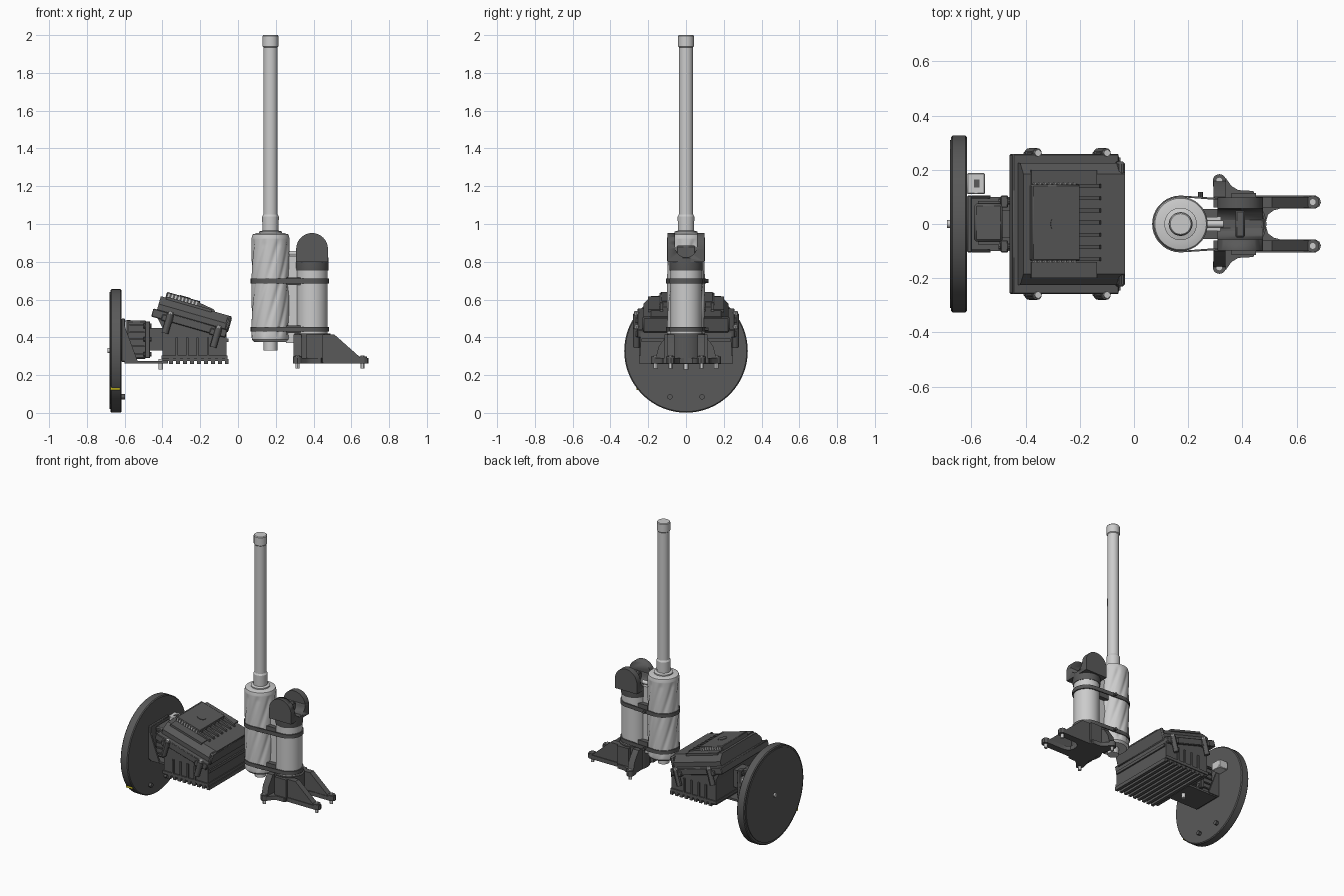
import bpy, bmesh, math
from math import sin, cos, pi, radians
from mathutils import Vector, Matrix

if "Cube" in bpy.data.objects:
    bpy.data.objects.remove(bpy.data.objects["Cube"])

def material(name, c):
    m = bpy.data.materials.new(name)
    m.diffuse_color = (*c, 1)
    m.use_nodes = True
    m.node_tree.nodes["Principled BSDF"].inputs["Base Color"].default_value = m.diffuse_color
    return m
DARK = material("dark_grey", (0.1, 0.1, 0.1))
YELLOW = material("yellow", (0.75, 0.65, 0.02))

def finish(name, bm, mat=None, M=None, bevel=0):
    bmesh.ops.recalc_face_normals(bm, faces=bm.faces)
    me = bpy.data.meshes.new(name)
    bm.to_mesh(me)
    bm.free()
    o = bpy.data.objects.new(name, me)
    bpy.context.collection.objects.link(o)
    if M: me.transform(M)
    if mat: me.materials.append(mat)
    bpy.ops.object.select_all(action='DESELECT')
    bpy.context.view_layer.objects.active = o
    o.select_set(True)
    if bevel:
        b = o.modifiers.new("bevel", 'BEVEL')
        b.width, b.segments, b.limit_method = bevel, 1, 'ANGLE'
    bpy.ops.object.shade_smooth_by_angle(angle=radians(30))
    return o

def prism(name, pts, lo, hi, axis='z', mat=None, M=None, bevel=0):
    """Extrude a 2D outline: 'z' takes (x,y) points, 'y' takes (x,z) points."""
    P = (lambda a, b, h: (a, b, h)) if axis == 'z' else (lambda a, b, h: (a, h, b))
    bm = bmesh.new()
    f = [[bm.verts.new(P(a, b, h)) for a, b in pts] for h in (lo, hi)]
    n = len(pts)
    for r in f: bm.faces.new(r)
    for i in range(n):
        j = (i + 1) % n
        bm.faces.new((f[0][i], f[0][j], f[1][j], f[1][i]))
    return finish(name, bm, mat, M, bevel)

def box(name, x, y, z, mat=None, M=None, bevel=0):
    return prism(name, [(x[0], y[0]), (x[1], y[0]), (x[1], y[1]), (x[0], y[1])], *z, 'z', mat, M, bevel)

def cyl(name, a, b, r, mat=None, n=24, M=None, bevel=0):
    a, b = Vector(a), Vector(b)
    bm = bmesh.new()
    bmesh.ops.create_cone(bm, cap_ends=True, segments=n, radius1=r, radius2=r, depth=(b - a).length)
    bm.transform(Matrix.Translation((a + b) / 2) @ (b - a).to_track_quat('Z', 'Y').to_matrix().to_4x4())
    return finish(name, bm, mat, M, bevel)

def lathe(name, prof, cx, cy=0, mat=None, n=32, closed=False, flute=None):
    """Revolve (radius, z) points about a vertical axis; flute(z, angle) varies radius."""
    bm = bmesh.new()
    rows = []
    for r, z in prof:
        rows.append([bm.verts.new((cx + (r - (flute(z, 2*pi*k/n) if flute else 0)) * cos(2*pi*k/n),
                                   cy + (r - (flute(z, 2*pi*k/n) if flute else 0)) * sin(2*pi*k/n), z)) for k in range(n)])
    for i in range(len(rows) if closed else len(rows) - 1):
        a, b = rows[i], rows[(i + 1) % len(rows)]
        for k in range(n):
            bm.faces.new((a[k], a[(k+1) % n], b[(k+1) % n], b[k]))
    if not closed:
        bm.faces.new(rows[0])
        bm.faces.new(rows[-1])
    return finish(name, bm, mat)

def cut(o, cutter):
    m = o.modifiers.new("cut", 'BOOLEAN')
    m.operation, m.object = 'DIFFERENCE', cutter
    bpy.context.view_layer.objects.active = o
    bpy.ops.object.modifier_apply(modifier=m.name)
    bpy.data.objects.remove(cutter)

# ---- Large wheel disc with a notch in its rim
disc = cyl("disc", (-.68, 0, .33), (-.63, 0, .33), .31, DARK, 64)
rim = cyl("disc_back", (-.675, 0, .328), (-.617, 0, .328), .327, DARK, 64, bevel=.006)
for d in (disc, rim):
    cut(d, cyl("notch_cutter", (-.8, -.285, .13), (-.5, -.285, .13), .05, None, 24))
box("notch_marker", (-.675, -.625), (-.262, -.236), (.12, .17), YELLOW)
cyl("disc_axle_bolt", (-.69, 0, .33), (-.67, 0, .33), .014)
for s in (-1, 1):
    cyl("disc_bolt", (-.62, s*.085, .085), (-.598, s*.085, .085), .014, DARK, 12)

# ---- Motor mount between disc and engine
box("mount_plate", (-.617, -.598), (-.105, .105), (.27, .5), DARK, bevel=.004)
box("mount_motor", (-.59, -.485), (-.065, .075), (.285, .49), DARK, bevel=.008)
box("base_plate", (-.6, -.37), (-.1, .1), (.262, .276), DARK)
for s in (-1, 1):
    prism("mount_gusset", [(-.6, .27), (-.53, .27), (-.6, .46)], s*.1 - .006, s*.1 + .006, 'y', DARK)
    box("mount_flange", (-.492, -.465), sorted((s*.06, s*.105)), (.29, .485), DARK, bevel=.003)
    for z in (.31, .39, .46):
        cyl("mount_bolt", (-.5, s*.083, z), (-.458, s*.083, z), .012, DARK, 10)
for i in range(5):
    box("motor_fin", (-.575, -.495), (-.075, .085), (.31 + .038*i, .318 + .038*i), DARK)
box("coupling", (-.49, -.39), (-.05, .05), (.33, .45), DARK)
cyl("base_bolt", (-.41, 0, .23), (-.41, 0, .285), .012)
box("control_box", (-.617, -.55), (.11, .188), (.43, .488), bevel=.004)
box("control_slot", (-.59, -.57), (.135, .165), (.487, .491), DARK)

# ---- Engine: lower tub
prism("engine_tub", [(-.4, .275), (-.06, .275), (-.06, .43), (-.25, .49), (-.44, .53), (-.4, .45)], -.242, .242, 'y', DARK)
box("tub_front_ledge", (-.07, -.05), (-.235, .235), (.375, .395), DARK)
box("tub_foot_rim", (-.405, -.055), (-.25, .25), (.285, .305), DARK)
for i in range(9):
    x = -.365 + i*.037
    box("bottom_rib", (x, x + .02), (-.245, .245), (.26, .285), DARK)
for i in range(4):
    for s in (-1, 1):
        x = -.33 + i*.055
        box("side_rib", (x, x + .012), sorted((s*.235, s*.25)), (.29, .4), DARK)

# ---- Engine: tilted cover, built flat in its own (u, y, w) frame
T = Matrix.Translation((-.46, 0, .51)) @ Matrix.Rotation(radians(16), 4, 'Y')
box("cover_flange", (0, .408), (-.258, .258), (.0, .045), DARK, T, .004)
box("cover_lip", (.39, .414), (-.23, .23), (.028, .115), DARK, T, .008)
prism("cover_lid", [(-.225, .045), (.225, .045), (.225, .075), (.185, .118), (-.185, .118), (-.225, .075)],
      .02, .41, 'y', DARK, T @ Matrix(((0, 1, 0, 0), (1, 0, 0, 0), (0, 0, 1, 0), (0, 0, 0, 1))))
blk = box("fan_housing", (.045, .228), (-.135, .145), (.1, .149), DARK, T, .004)
cut(blk, cyl("fan_cutter", (.145, 0, .12), (.145, 0, .2), .076, None, 32, T))
cyl("fan_hub", (.145, 0, .118), (.145, 0, .152), .03, DARK, 20, T)
for k in range(11):
    R = T @ Matrix.Translation((.145, 0, .134)) @ Matrix.Rotation(2*pi*k/11, 4, 'Z') @ Matrix.Rotation(.5, 4, 'X')
    box("fan_blade", (.025, .074), (-.012, .012), (-.002, .002), DARK, R)
for i in range(9):
    for s, y in ((-1, -.135), (1, .145)):
        u = .055 + i*.019
        box("louver", (u, u + .008), (y - .006, y + .006), (.112, .145), None, T)
for i in range(7):
    y = -.13 + i*.045
    prism("cover_fin", [(.22, .11), (.325, .11), (.31, .128), (.22, .142)], y - .007, y + .007, 'y', DARK, T)
for s in (-1, 1):
    for u in (.095, .36):
        cyl("clip_post", (u, s*.262, -.065), (u, s*.262, .04), .018, DARK, 12, T)
        box("clip_arm", (u - .04, u + .02), sorted((s*.235, s*.268)), (-.005, .03), DARK, T, .004)
        cyl("clip_bolt", (u, s*.262, .03), (u, s*.262, .055), .013, None, 8, T)
    box("cover_side_step", (.05, .3), sorted((s*.14, s*.2)), (.11, .124), DARK, T)

# ---- Fluted cylinder with helical grooves
def groove(z, a):
    if not .41 < z < .92: return 0
    d = (a - (z - .4)*3.2) * 8 / (2*pi) % 1
    return .007 * max(0, 1 - abs(d - .5)*4)
prof = [(.085, .375), (.098, .388)] + [(.1, .4 + .02*i) for i in range(27)] + [(.1, .925), (.095, .945), (.07, .952)]
lathe("fluted_cylinder", prof, .172, 0, None, 96, flute=groove)
cyl("lower_rod", (.172, 0, .33), (.172, 0, .38), .036)
lathe("mast", [(.06, .95), (.06, .96), (.043, .965), (.044, 1.04), (.038, 1.05), (.0375, 1.935), (.042, 1.94),
               (.042, 1.995), (.038, 2)], .172)

# ---- Plain cylinder
lathe("plain_cylinder", [(.075, .30), (.083, .305), (.083, .76)], .392)
lathe("cylinder_collar", [(.086, .755), (.088, .765), (.088, .82), (.08, .825)], .392, 0, DARK)
cyl("upper_pipe", (.25, 0, .845), (.33, 0, .845), .013)
box("link_web", (.255, .32), (-.025, .025), (.37, .83))

# ---- Forked clevis: round-topped block with a U slot
arch = [(.392 + .084*cos(pi*k/20), .868 + .084*sin(pi*k/20)) for k in range(21)]
clevis = prism("clevis", [(.476, .8)] + arch + [(.308, .8)], -.098, .098, 'y', DARK)
cut(clevis, cyl("slot_cutter", (.2, 0, .88), (.6, 0, .88), .057, None, 32))
cut(clevis, box("slot_top_cutter", (.2, .6), (-.057, .057), (.88, 1.1)))
box("clevis_tongue", (.374, .41), (-.05, .05), (.82, .885), DARK, bevel=.006)

# ---- Strap bands round both cylinders
def loop(r1, r2):
    c = [(.392 + r2*cos(radians(t)), r2*sin(radians(t))) for t in range(-90, 91, 10)]
    return c + [(.172 + r1*cos(radians(t)), r1*sin(radians(t))) for t in range(90, 271, 10)]
for z in (.698, .443):
    bm = bmesh.new()
    rings = [[bm.verts.new((x, y, h)) for x, y in loop(r1, r2)]
             for r1, r2, h in ((.105, .091, z - .013), (.105, .091, z + .013), (.099, .082, z + .013), (.099, .082, z - .013))]
    n = len(rings[0])
    for i in range(4):
        a, b = rings[i], rings[(i + 1) % 4]
        for k in range(n):
            bm.faces.new((a[k], a[(k+1) % n], b[(k+1) % n], b[k]))
    finish("strap", bm, DARK)
    box("strap_block", (.255, .335), (-.055, .055), (z - .02, z + .02), DARK)
    cyl("strap_bolt", (.245, .095, z), (.245, .118, z), .01, DARK, 10)

# ---- Foot bracket
half = [(.485, 0), (.495, .035), (.515, .05), (.54, .057), (.67, .057), (.685, .066), (.69, .08), (.685, .096), (.67, .105),
        (.45, .105), (.44, .122), (.385, .125), (.36, .14), (.34, .168), (.315, .185), (.292, .168), (.292, .14), (.315, .07)]
outline = half + [(x, -y) for x, y in half[:0:-1]]
foot = prism("foot_plate", outline, .262, .29, 'z', DARK)
cut(foot, cyl("foot_cutter", (.392, 0, .2), (.392, 0, .35), .08, None, 32))
lathe("foot_sleeve", [(.08, .262), (.097, .262), (.097, .42), (.08, .42)], .392, 0, DARK, closed=True)
for s in (-1, 1):
    prism("arm_gusset", [(.44, .27), (.665, .27), (.64, .3), (.51, .415), (.44, .415)], s*.06, s*.1, 'y', DARK)
    box("sleeve_cheek", (.36, .45), sorted((s*.085, s*.115)), (.27, .415), DARK)
    # ear gusset sloping out to the side
    E = Matrix.Translation((.315, 0, 0)) @ Matrix.Rotation(s*pi/2, 4, 'Z')
    prism("ear_gusset", [(.06, .27), (.165, .27), (.145, .35), (.1, .415), (.06, .415)], -.022, .022, 'y', DARK, E)
    for x, y in ((.66, .081), (.315, .16)):
        cyl("foot_boss", (x, s*y, .262), (x, s*y, .298), .024, DARK, 20)
        cyl("foot_bolt", (x, s*y, .235), (x, s*y, .303), .011, None, 12)
